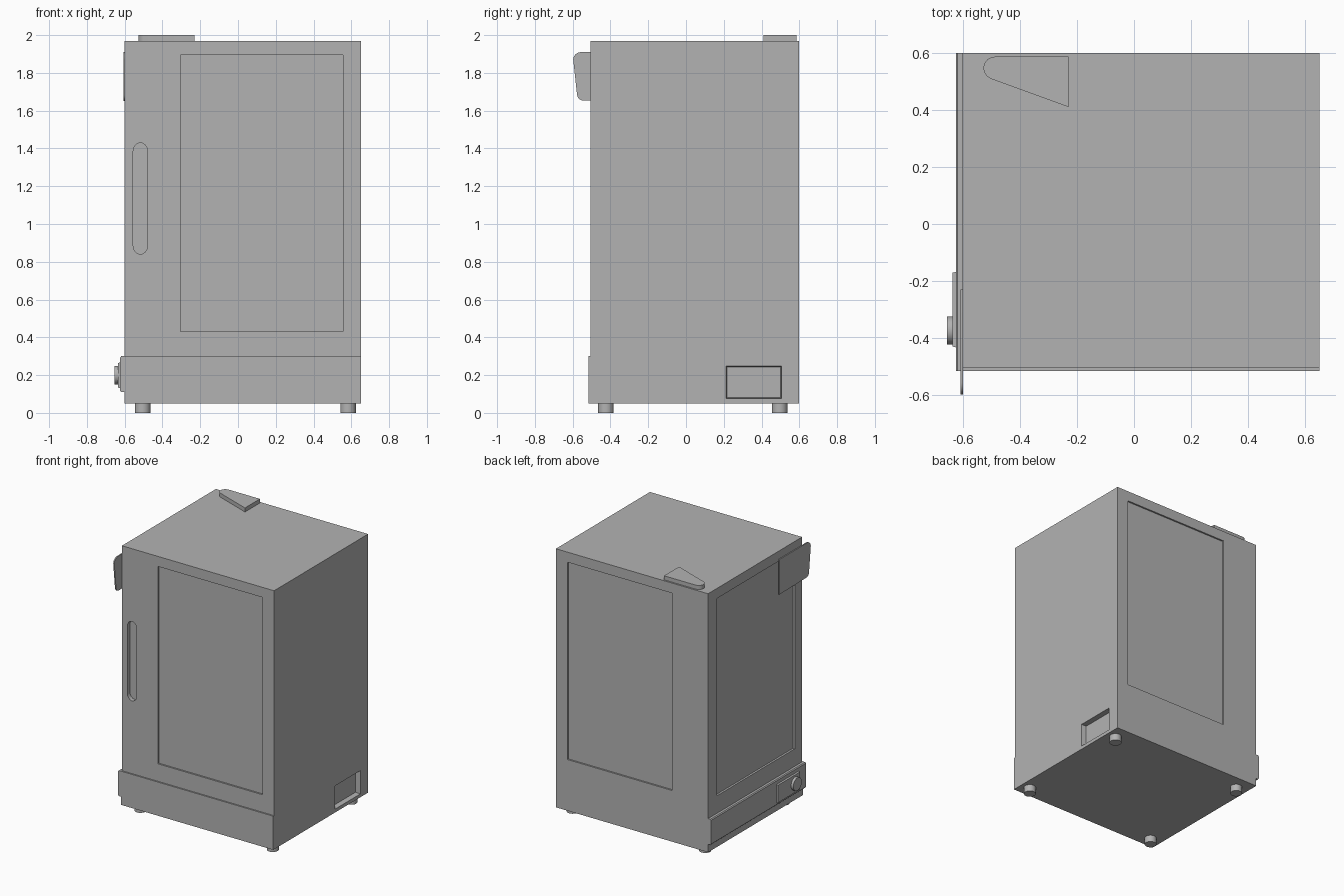
import bpy
import bmesh
from math import cos, sin, pi, radians
from mathutils import Vector

cube = bpy.data.objects.get("Cube")
if cube:
    bpy.data.objects.remove(cube, do_unlink=True)

grey = bpy.data.materials.new("light_grey")
grey.use_nodes = True
colour = (0.45, 0.45, 0.45, 1)
grey.diffuse_color = colour
grey.node_tree.nodes["Principled BSDF"].inputs["Base Color"].default_value = colour


def prism(name, outline, axis, start, end, taper=0.0):
    """Extrude a 2D outline along an axis; taper shrinks the end outline."""
    centre = sum((Vector(p) for p in outline), Vector((0, 0))) / len(outline)

    def place(p, d):
        u, v = p
        return {"x": (d, u, v), "y": (u, d, v), "z": (u, v, d)}[axis]

    def shrink(p):
        return [c - taper * (1 if c > m else -1) for c, m in zip(p, centre)]

    bm = bmesh.new()
    a = [bm.verts.new(place(p, start)) for p in outline]
    b = [bm.verts.new(place(shrink(p) if taper else p, end)) for p in outline]
    bm.faces.new(a)
    bm.faces.new(b)
    for i in range(len(a)):
        j = (i + 1) % len(a)
        bm.faces.new((a[i], a[j], b[j], b[i]))
    bmesh.ops.recalc_face_normals(bm, faces=bm.faces)
    mesh = bpy.data.meshes.new(name)
    bm.to_mesh(mesh)
    bm.free()
    mesh.materials.append(grey)
    obj = bpy.data.objects.new(name, mesh)
    bpy.context.collection.objects.link(obj)
    return obj


def rect(u0, u1, v0, v1):
    return [(u0, v0), (u1, v0), (u1, v1), (u0, v1)]


def arc(u, v, ru, rv, a0, a1, steps=6):
    angles = [radians(a0 + (a1 - a0) * i / steps) for i in range(steps + 1)]
    return [(u + ru * cos(t), v + rv * sin(t)) for t in angles]


def activate(obj):
    bpy.ops.object.select_all(action="DESELECT")
    obj.select_set(True)
    bpy.context.view_layer.objects.active = obj


def cut(target, cutter):
    cutter.hide_render = True
    mod = target.modifiers.new("cut", "BOOLEAN")
    mod.operation = "DIFFERENCE"
    mod.solver = "EXACT"
    mod.object = cutter
    activate(target)
    bpy.ops.object.modifier_apply(modifier=mod.name)
    bpy.data.objects.remove(cutter, do_unlink=True)


# Overall extents
LEFT, RIGHT = -0.6, 0.65
FRONT, BACK = -0.505, 0.598
BOTTOM, TOP = 0.05, 1.97

# Cabinet with recessed panels on the front, back and side
cabinet = prism("cabinet", rect(LEFT, RIGHT, FRONT, BACK), "z", BOTTOM, TOP)
wide_panel = rect(-0.305, 0.555, 0.43, 1.895)
depth = 0.012
cut(cabinet, prism("front_cutter", wide_panel, "y", FRONT - 0.1, FRONT + depth))
cut(cabinet, prism("back_cutter", wide_panel, "y", BACK + 0.1, BACK - depth))
cut(cabinet, prism("side_cutter", rect(-0.42, 0.495, 0.43, 1.895), "x",
                   LEFT - 0.1, LEFT + 0.015))

# Rounded finger slot in the door
slot = (arc(-0.517, 1.385, 0.038, 0.045, 0, 180, 8)
        + arc(-0.517, 0.885, 0.038, 0.045, 180, 360, 8))
cut(cabinet, prism("slot_cutter", slot, "y", FRONT - 0.1, FRONT + 0.03))

# Tapered service recess low on the side
cut(cabinet, prism("recess_cutter", rect(0.212, 0.507, 0.075, 0.248), "x",
                   RIGHT + 0.001, RIGHT - 0.035, 0.006))

# Front skirt and side control panel
prism("front_skirt", rect(LEFT, RIGHT, FRONT - 0.01, FRONT + 0.005), "z", BOTTOM, 0.3)
prism("control_panel", [(LEFT + 0.01, 0.11), (-0.618, 0.11), (-0.624, 0.117),
                        (-0.624, 0.293), (-0.618, 0.3), (LEFT + 0.01, 0.3)],
      "y", FRONT - 0.01, BACK)
prism("control_plate", rect(-0.433, -0.167, 0.13, 0.268), "x", -0.62, -0.636, 0.004)

# Control knob and feet
knob = prism("control_knob", arc(-0.373, 0.2, 0.049, 0.049, 0, 345, 23),
             "x", -0.63, -0.655)
round_parts = [knob]
for side, x in (("right", -0.505), ("left", 0.583)):
    for end, y in (("front", -0.424), ("back", 0.496)):
        round_parts.append(prism(f"{end}_{side}_foot",
                                 arc(x, y, 0.041, 0.041, 0, 345, 23),
                                 "z", 0, BOTTOM + 0.005))

# Door latch flap reaching past the front edge
flap = ([(-0.23, 1.65), (-0.23, 1.91)]
        + arc(-0.555, 1.87, 0.042, 0.04, 90, 180)
        + arc(-0.545, 1.688, 0.032, 0.034, 190, 260))
round_parts.append(prism("latch_flap", flap, "x", LEFT + 0.002, -0.607))

# Hinge cover on the roof
cover = ([(-0.23, 0.41), (-0.23, 0.586)]
         + arc(-0.487, 0.546, 0.04, 0.04, 90, 250, 8))
round_parts.append(prism("hinge_cover", cover, "z", TOP - 0.005, 2.0))

for part in round_parts + [cabinet]:
    activate(part)
    bpy.ops.object.shade_smooth_by_angle(angle=radians(30))
